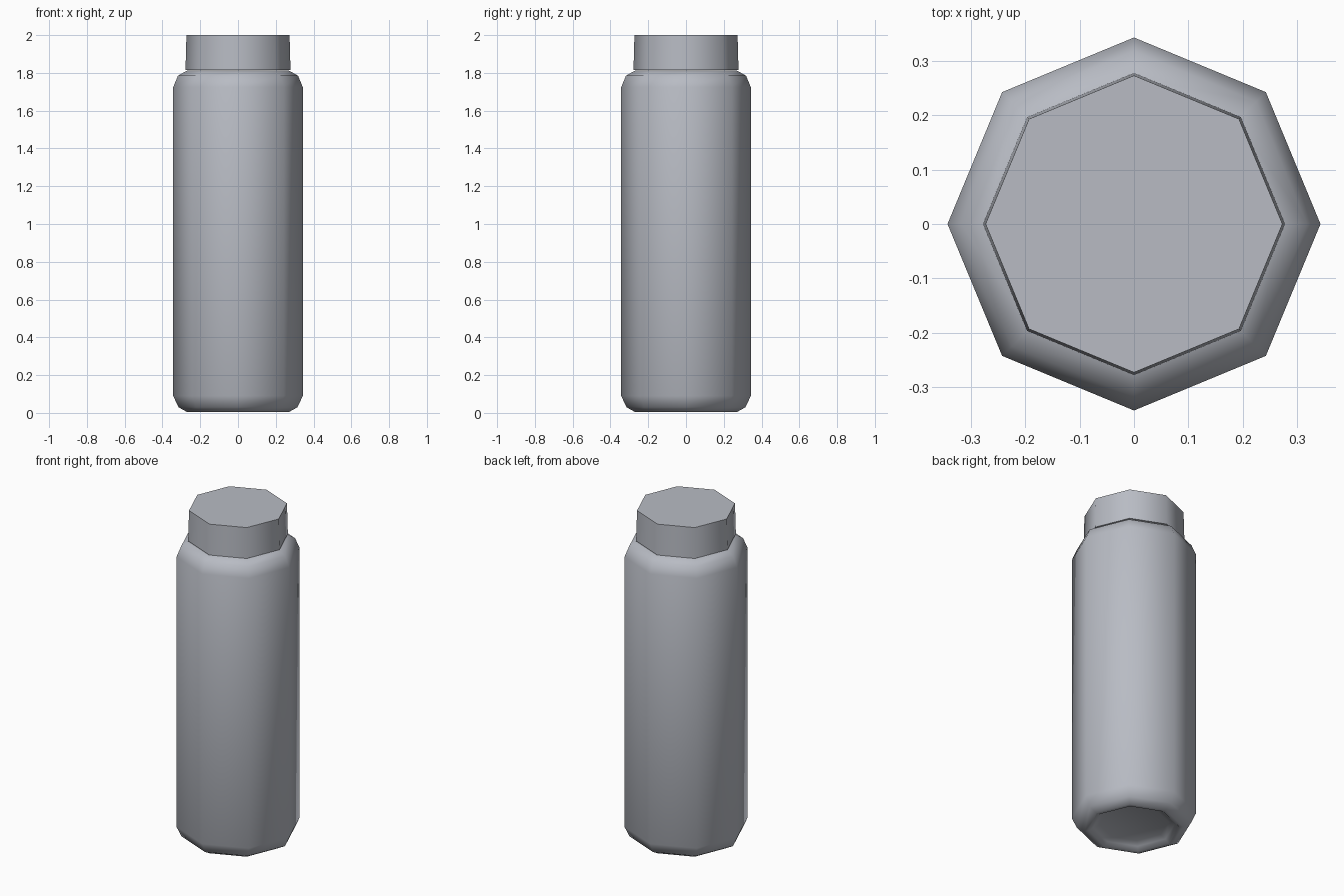
import bpy
import bmesh
import math

old = bpy.data.objects.get("Cube")
if old:
    bpy.data.objects.remove(old, do_unlink=True)

SIDES = 8

grey = bpy.data.materials.new("cool grey")
grey.use_nodes = True
colour = (0.48, 0.50, 0.55, 1)
grey.diffuse_color = colour
grey.node_tree.nodes["Principled BSDF"].inputs["Base Color"].default_value = colour


def lathe(name, profile):
    """Turn a (radius, height) profile into a closed eight-sided solid."""
    bm = bmesh.new()
    rings = []
    for r, z in profile:
        rings.append([bm.verts.new((r * math.cos(a), r * math.sin(a), z))
                      for a in (math.tau * i / SIDES for i in range(SIDES))])
    for low, high in zip(rings, rings[1:]):
        for i in range(SIDES):
            j = (i + 1) % SIDES
            bm.faces.new((low[i], low[j], high[j], high[i]))
    bm.faces.new(rings[0][::-1])
    bm.faces.new(rings[-1])
    bmesh.ops.recalc_face_normals(bm, faces=bm.faces)
    mesh = bpy.data.meshes.new(name)
    bm.to_mesh(mesh)
    bm.free()
    mesh.materials.append(grey)
    obj = bpy.data.objects.new(name, mesh)
    bpy.context.collection.objects.link(obj)
    bpy.ops.object.select_all(action="DESELECT")
    obj.select_set(True)
    bpy.context.view_layer.objects.active = obj
    bpy.ops.object.shade_smooth_by_angle(angle=math.radians(65))
    return obj


# Bottle body: recessed base, rounded foot, straight wall, rounded shoulder
lathe("bottle_body", [
    (0.19, 0.04), (0.225, 0.025), (0.25, 0.005), (0.27, 0.005), (0.315, 0.03),
    (0.343, 0.09), (0.343, 1.725), (0.318, 1.785), (0.27, 1.812),
])

# Slightly tapered screw cap
lathe("bottle_cap", [(0.278, 1.815), (0.273, 2.0)])
